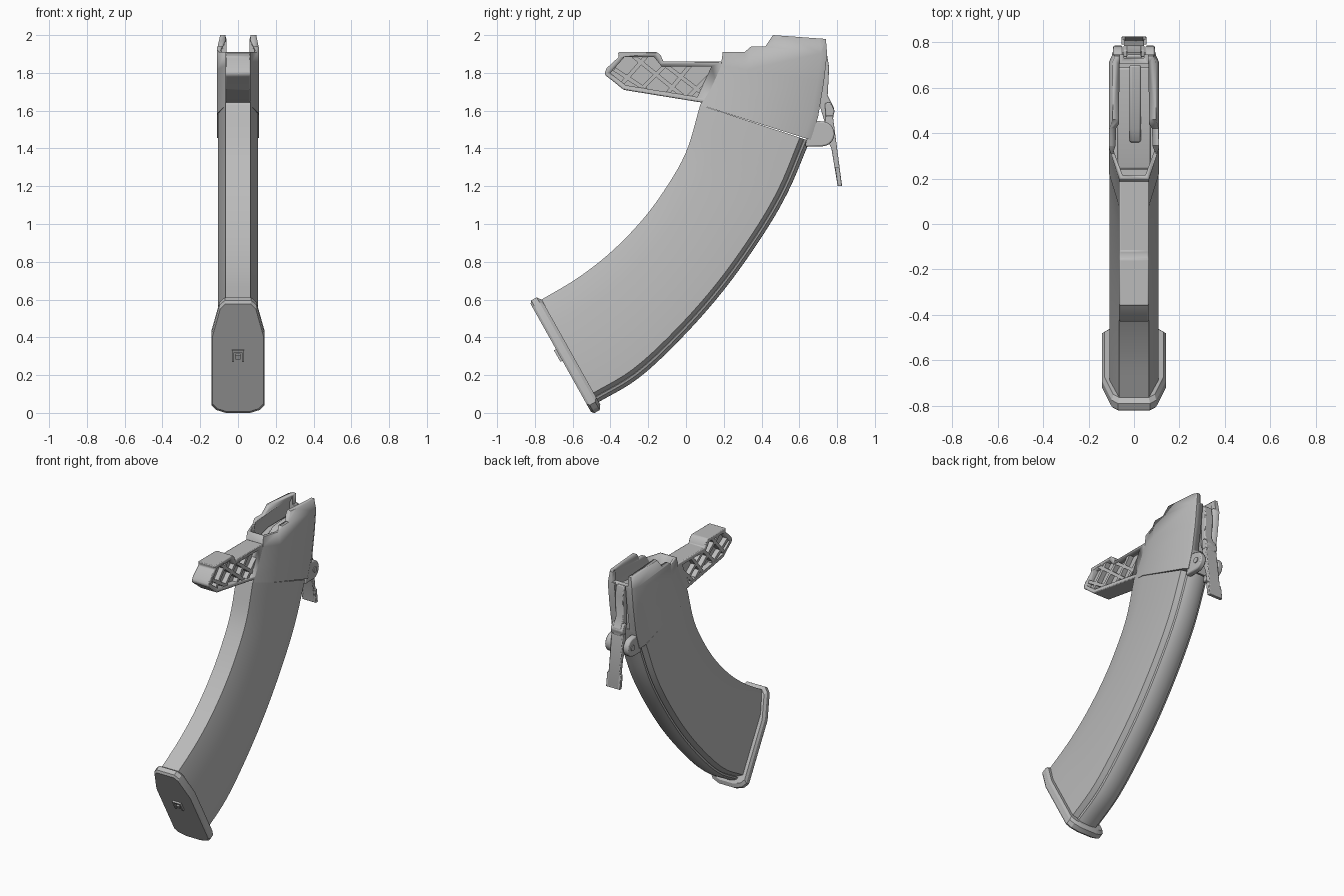
import bpy, bmesh, math
from mathutils import Vector

if "Cube" in bpy.data.objects:
    bpy.data.objects.remove(bpy.data.objects["Cube"])

GREY = (0.5, 0.5, 0.5, 1)
mat = bpy.data.materials.new("mid grey")
mat.use_nodes = True
mat.diffuse_color = GREY
mat.node_tree.nodes["Principled BSDF"].inputs["Base Color"].default_value = GREY


def make(name, bm, angle=30):
    bmesh.ops.recalc_face_normals(bm, faces=bm.faces)
    me = bpy.data.meshes.new(name)
    bm.to_mesh(me)
    bm.free()
    me.materials.append(mat)
    ob = bpy.data.objects.new(name, me)
    bpy.context.collection.objects.link(ob)
    activate(ob)
    bpy.ops.object.shade_smooth_by_angle(angle=math.radians(angle))
    return ob


def activate(ob):
    bpy.ops.object.select_all(action='DESELECT')
    ob.select_set(True)
    bpy.context.view_layer.objects.active = ob


def loft(name, rings, angle=30):
    bm = bmesh.new()
    loops = [[bm.verts.new(p) for p in r] for r in rings]
    n = len(loops[0])
    for a, b in zip(loops, loops[1:]):
        for i in range(n):
            j = (i + 1) % n
            bm.faces.new((a[i], a[j], b[j], b[i]))
    bm.faces.new(loops[0])
    bm.faces.new(loops[-1])
    return make(name, bm, angle)


def prism(name, pts, x0, x1, bevel=0):
    """Side profile in (y, z), extruded along x."""
    ob = loft(name, [[(x, y, z) for y, z in pts] for x in (x0, x1)])
    if bevel:
        m = ob.modifiers.new("bevel", 'BEVEL')
        m.width, m.segments, m.limit_method = bevel, 2, 'ANGLE'
        activate(ob)
        bpy.ops.object.modifier_apply(modifier="bevel")
    return ob


def cut(ob, cutter):
    m = ob.modifiers.new("cut", 'BOOLEAN')
    m.operation, m.object, m.solver = 'DIFFERENCE', cutter, 'EXACT'
    activate(ob)
    bpy.ops.object.modifier_apply(modifier="cut")
    bpy.data.objects.remove(cutter)


def ring(front, back, half, scale=1):
    """Mirrored cross-section between a front and a back (y, z) point."""
    f, b = Vector(front), Vector(back)
    pts = [(x * scale, *f.lerp(b, t)) for t, x in half]
    return pts + [(-x, y, z) for x, y, z in reversed(pts)]


def spline(pts, steps=5):
    p = [Vector(q) for q in pts]
    p = [2 * p[0] - p[1]] + p + [2 * p[-1] - p[-2]]
    out = []
    for a, b, c, d in zip(p, p[1:], p[2:], p[3:]):
        for k in range(steps):
            t = k / steps
            out.append(b + (c - a) * t / 2 + (a - 2.5 * b + 2 * c - d / 2) * t * t
                       + (3 * (b - c) + d - a) * t ** 3 / 2)
    return out + [p[-2]]


# Curved body with chamfered front and rounded spine
inner = [(-.765, .60), (-.58, .71), (-.41, .84), (-.25, 1.0), (-.12, 1.17), (0, 1.38), (.075, 1.63)]
outer = [(-.475, .05), (-.25, .185), (-.02, .40), (.2, .65), (.40, .93), (.54, 1.17), (.655, 1.44)]
body_half = [(0, .065), (.25, .107), (.91, .107), (.945, .062), (.95, .078),
             (.97, .073), (.985, .055), (.996, .03), (1, .01)]
loft("curved_body", [ring(f, b, body_half) for f, b in zip(spline(inner), spline(outer))])

# Upper well: open top, curled side lips, stepped rim
well_front = [(.075, 1.63), (.13, 1.72), (.185, 1.84), (.2, 1.95), (.21, 2.05)]
well_back = [(.66, 1.445), (.70, 1.57), (.73, 1.75), (.747, 1.9), (.735, 2.05)]
well_half = [(0, .065), (.25, .11), (.94, .11), (1, .095)]
well = loft("upper_well", [ring(f, b, well_half, s) for f, b, s in
                           zip(well_front, well_back, (1, 1, 1, 1, .78))])
cavity_half = [(0, .05), (.22, .09), (1, .085)]
cut(well, loft("cavity", [ring((.215, z), (.705, z), cavity_half, s) for z, s in
                          ((1.72, 1), (1.92, 1), (1.97, .75), (2.2, .75))]))
cut(well, prism("rim_cutter", [(.05, 1.86), (.165, 1.86), (.19, 1.91), (.31, 1.91), (.345, 1.94),
                               (.42, 1.94), (.46, 2.0), (.735, 1.98), (.9, 1.98), (.9, 2.2),
                               (.05, 2.2)], -.3, .3))
cut(well, prism("rear_gap", [(.6, 1.91), (.9, 1.91), (.9, 2.2), (.6, 2.2)], -.062, .062))
cut(well, prism("lever_channel", [(.69, 1.58), (.9, 1.58), (.9, 1.95), (.735, 1.95)], -.045, .045))

# Follower and its offset ridge
prism("follower", [(.24, 1.70), (.69, 1.70), (.69, 1.85), (.45, 1.85), (.24, 1.80)], -.075, .075, .01)
prism("follower_ridge", [(.36, 1.80), (.70, 1.80), (.70, 1.90), (.42, 1.88), (.36, 1.84)], -.02, .03, .008)

# Front lug with lattice pockets
lug = prism("front_lug", [(.2, 1.63), (.07, 1.645), (-.33, 1.71), (-.385, 1.755), (-.425, 1.785),
                          (-.43, 1.80), (-.42, 1.825), (-.355, 1.885), (-.36, 1.91), (-.155, 1.91),
                          (-.135, 1.895), (-.12, 1.86), (.19, 1.86)], -.066, .066, .006)
pocket = [(.135, 1.835), (-.13, 1.835), (-.17, 1.885), (-.325, 1.885), (-.40, 1.80), (-.32, 1.735),
          (.06, 1.672)]
bars = [((-.35, 1.73), (-.2, 1.9)), ((-.24, 1.71), (-.1, 1.85)), ((-.10, 1.69), (.03, 1.85)),
        ((.01, 1.67), (.14, 1.80)), ((-.38, 1.82), (-.21, 1.71)), ((-.28, 1.89), (-.02, 1.68)),
        ((-.12, 1.85), (.09, 1.69))]
for side, label in ((1, "left"), (-1, "right")):
    cut(lug, prism("pocket", pocket, side * .03, side * .2))
    for a, b in bars:
        a, b = Vector(a), Vector(b)
        w = (b - a).orthogonal().normalized() * .011
        prism(label + "_lattice_bar", [a + w, b + w, b - w, a - w], side * .025, side * .064)

# Hinge ears
arc = [(.72 + .066 * math.cos(a), 1.477 + .066 * math.sin(a))
       for a in (math.radians(-90 + 15 * k) for k in range(13))]
for side, label in ((1, "left"), (-1, "right")):
    prism(label + "_hinge_ear", [(.63, 1.41)] + arc + [(.66, 1.55)], side * .05, side * .092, .008)

# Hinge pin and release lever
pin = [(.735 + .02 * math.cos(k * math.pi / 6), 1.477 + .02 * math.sin(k * math.pi / 6)) for k in range(12)]
prism("hinge_pin", pin, -.098, .098)
prism("lever_top", [(.715, 1.9), (.745, 1.905), (.758, 1.83), (.75, 1.68), (.785, 1.61), (.78, 1.56),
                    (.74, 1.52), (.71, 1.62)], -.032, .032, .006)
prism("lever_shoulder", [(.735, 1.64), (.765, 1.645), (.787, 1.6), (.78, 1.57), (.74, 1.57)], -.047, .047, .006)
prism("lever_tail", [(.74, 1.58), (.775, 1.59), (.825, 1.21), (.822, 1.2), (.803, 1.2),
                     (.77, 1.40), (.735, 1.47)], -.045, .045, .005)
prism("lever_thumb_tip", [(.789, 1.30), (.813, 1.30), (.826, 1.2), (.803, 1.2)], -.055, .055, .004)

# Base plate, laid along the sloping lower end
ALONG, UP = Vector((0, .488, -.873)), Vector((0, .873, .488))
CORNER = Vector((0, -.83, .59))


def on_base(x, s, h):
    return CORNER + ALONG * s + UP * h + Vector((x, 0, 0))


plate_half = [(0, .07), (.03, .098), (.2, .14), (.635, .14), (.665, .115), (.684, .06)]
plate = plate_half + [(s, -x) for s, x in reversed(plate_half)]
loft("base_plate", [[on_base(x * k, .34 + (s - .34) * k, h) for s, x in plate]
                    for h, k in ((0, .955), (.012, 1), (.045, 1), (.062, .93))], 20)

# Raised catch on the base plate
for x0, x1, s0, s1 in ((-.033, -.021, .29, .36), (.021, .033, .29, .36), (-.033, .033, .29, .303),
                       (-.012, .012, .32, .345)):
    loft("base_catch", [[on_base(x, s, h) for x, s in ((x0, s0), (x1, s0), (x1, s1), (x0, s1))]
                        for h in (-.012, .02)])
